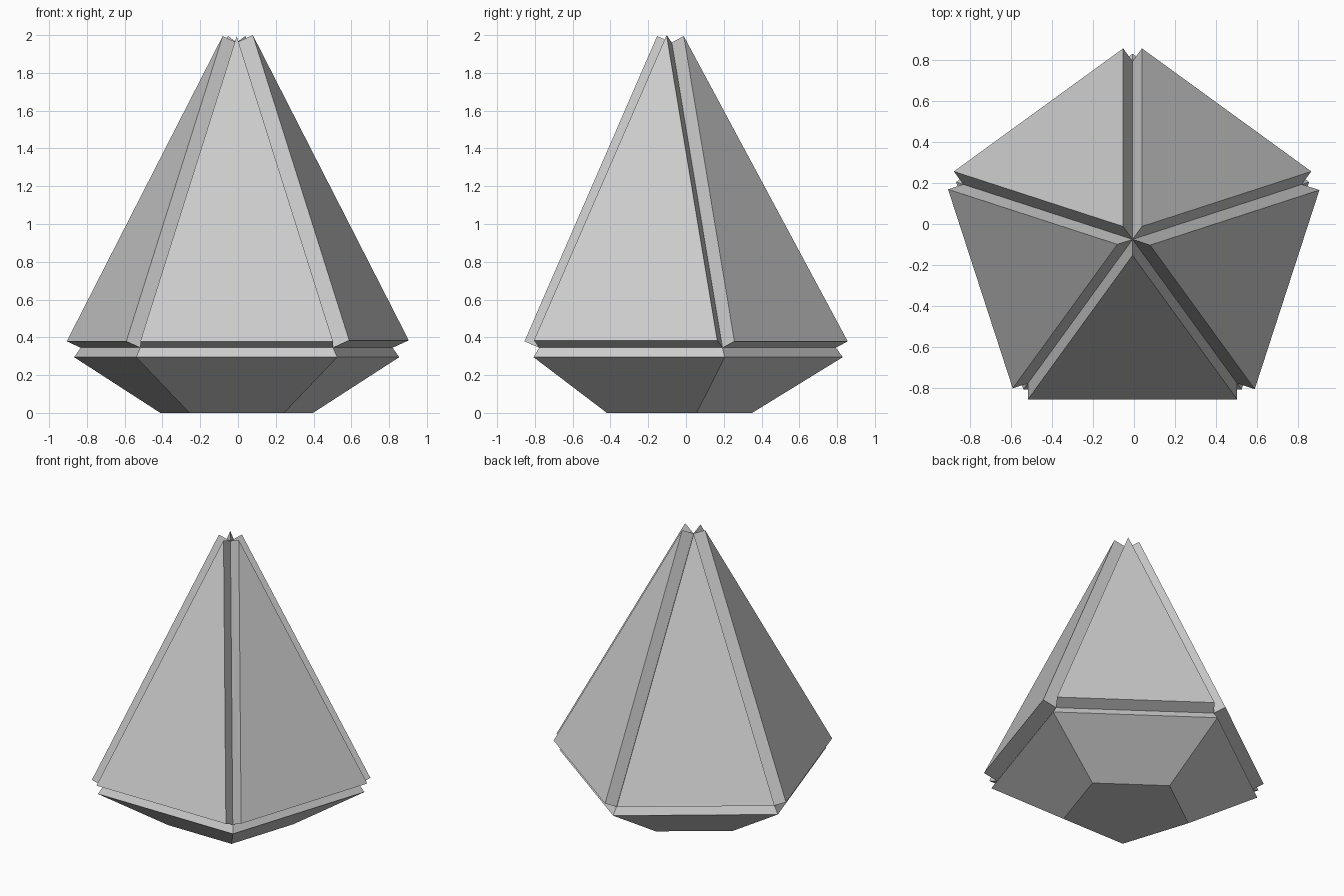
import bpy, bmesh
from math import cos, sin, radians
from mathutils import Vector

if "Cube" in bpy.data.objects:
    bpy.data.objects.remove(bpy.data.objects["Cube"])

CX, CY = -0.007, -0.075
APEX = Vector((CX, CY, 1.961))


def ring(r, z):
    # five-sided ring with one corner pointing to the back
    return [Vector((CX + r * cos(radians(90 + 72 * k)),
                    CY + r * sin(radians(90 + 72 * k)), z)) for k in range(5)]


def make(name, verts, faces):
    mesh = bpy.data.meshes.new(name)
    bm = bmesh.new()
    vs = [bm.verts.new(v) for v in verts]
    for f in faces:
        bm.faces.new([vs[i] for i in f])
    bmesh.ops.recalc_face_normals(bm, faces=bm.faces)
    bm.to_mesh(mesh)
    bm.free()
    ob = bpy.data.objects.new(name, mesh)
    bpy.context.collection.objects.link(ob)
    return ob


# Gem core: tall pyramid over a short tapered base
girdle = ring(0.868, 0.345)
verts = girdle + ring(0.905, 0.295) + ring(0.425, 0.0) + [APEX]
faces = [(10, 11, 12, 13, 14)]
for k in range(5):
    n = (k + 1) % 5
    faces += [(15, k, n), (k, n, 5 + n, 5 + k), (5 + k, 5 + n, 10 + n, 10 + k)]
make("gem_core", verts, faces)

# Raised triangular facets, pushed straight out of each pyramid side
for k in range(5):
    tri = [girdle[k], girdle[(k + 1) % 5], APEX]
    normal = (tri[1] - tri[0]).cross(tri[2] - tri[0]).normalized()
    depth = 0.098 if k == 3 else 0.085     # the right facet stands slightly prouder
    outer = [p + normal * depth for p in tri]
    make(f"facet_{k + 1}", tri + outer,
         [(0, 1, 2), (3, 4, 5), (0, 1, 4, 3), (1, 2, 5, 4), (2, 0, 3, 5)])
